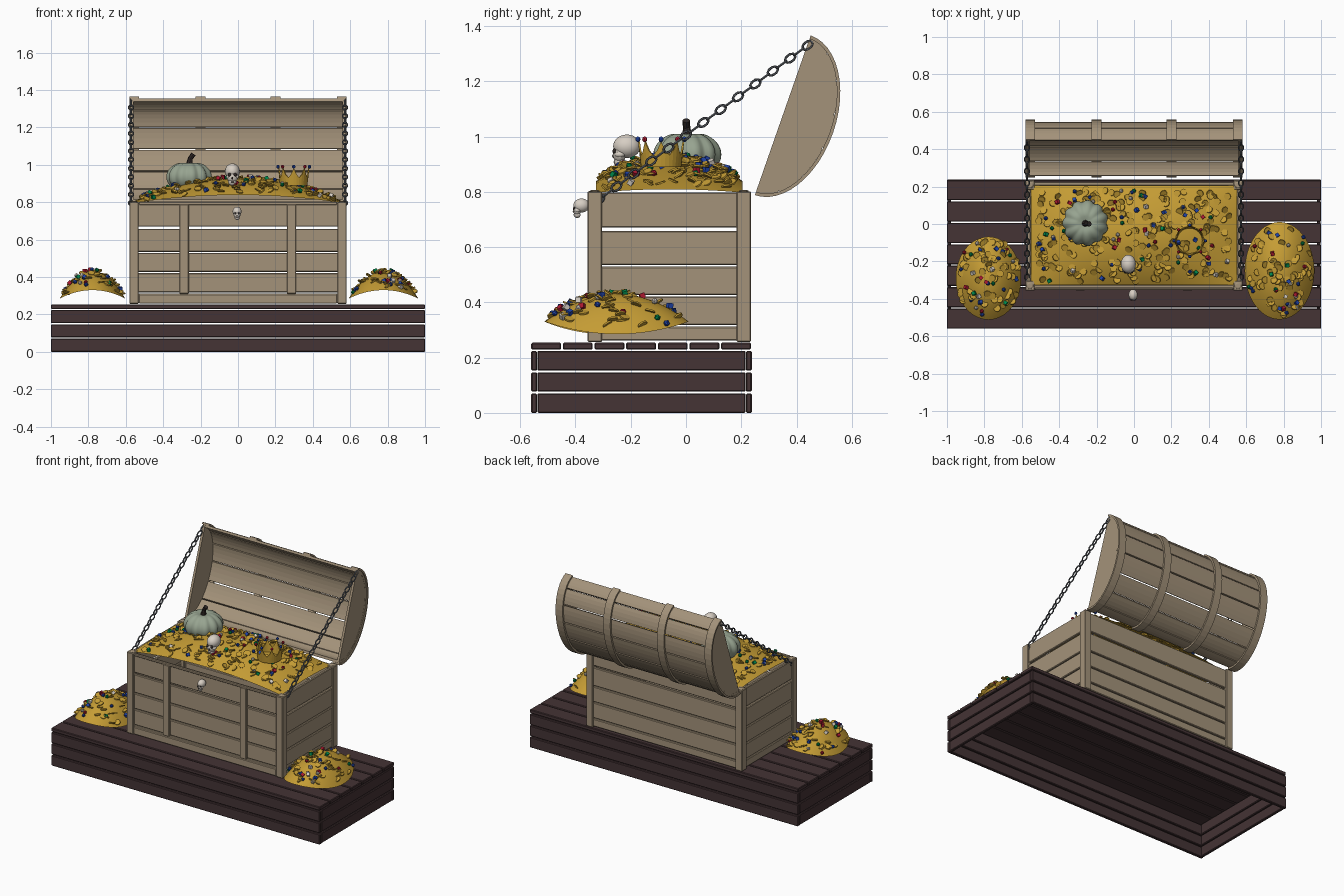
import bpy, bmesh, math, random
from mathutils import Matrix, Vector, Euler

if "Cube" in bpy.data.objects:
    bpy.data.objects.remove(bpy.data.objects["Cube"])

random.seed(4)
PI = math.pi


def mat(name, r, g, b):
    m = bpy.data.materials.new(name)
    m.diffuse_color = (r, g, b, 1)
    m.use_nodes = True
    m.node_tree.nodes["Principled BSDF"].inputs["Base Color"].default_value = m.diffuse_color
    return m


WOOD = mat("weathered_wood", 0.37, 0.29, 0.195)
DARK = mat("dark_wood", 0.058, 0.033, 0.035)
GOLD = mat("gold", 0.56, 0.335, 0.035)
PUMP = mat("pale_green", 0.31, 0.37, 0.28)
STEM = mat("near_black", 0.03, 0.022, 0.02)
BONE = mat("bone", 0.68, 0.62, 0.55)
IRON = mat("iron", 0.11, 0.12, 0.135)
BLUE = mat("blue_gem", 0.015, 0.06, 0.42)
RED = mat("red_gem", 0.42, 0.01, 0.03)
GREEN = mat("green_gem", 0.0, 0.24, 0.07)


def finish(bm, name, material, bevel=0, smooth=False):
    bmesh.ops.recalc_face_normals(bm, faces=bm.faces)
    me = bpy.data.meshes.new(name)
    bm.to_mesh(me)
    bm.free()
    me.materials.append(material)
    ob = bpy.data.objects.new(name, me)
    bpy.context.collection.objects.link(ob)
    if bevel:
        b = ob.modifiers.new("bevel", 'BEVEL')
        b.width, b.segments = bevel, 1
    if smooth:
        me.shade_smooth()
    return ob


def place(c, s=(1, 1, 1), rot=(0, 0, 0)):
    return Matrix.LocRotScale(Vector(c), Euler(rot), Vector(s))


def box(bm, x0, x1, y0, y1, z0, z1):
    c = ((x0 + x1) / 2, (y0 + y1) / 2, (z0 + z1) / 2)
    bmesh.ops.create_cube(bm, size=1, matrix=place(c, (x1 - x0, y1 - y0, z1 - z0)))


def ball(bm, c, s, seg=16, rings=10):
    bmesh.ops.create_uvsphere(bm, u_segments=seg, v_segments=rings, radius=1, matrix=place(c, s))


def cone(bm, c, r1, r2, h, seg, rot=(0, 0, 0)):
    bmesh.ops.create_cone(bm, cap_ends=True, segments=seg, radius1=r1, radius2=r2, depth=h,
                          matrix=place(c, rot=rot))


# Platform: skirt planks and seven deck planks, open underneath
bm = bmesh.new()
for z0, z1 in ((0, 0.07), (0.077, 0.147), (0.153, 0.224)):
    for y in (-0.56, 0.217):
        box(bm, -1, 1, y, y + 0.021, z0, z1)
    for x in (-0.998, 0.978):
        box(bm, x, x + 0.02, -0.538, 0.216, z0, z1)
for i in range(7):
    y = -0.56 + i * 0.1145
    box(bm, -1, 1, y, y + 0.108, 0.229, 0.254)
finish(bm, "platform", DARK, 0.004)

# Chest body planks on four sides
bm = bmesh.new()
for z0, z1 in ((0.262, 0.312), (0.318, 0.421), (0.427, 0.529), (0.535, 0.658), (0.67, 0.797)):
    box(bm, -0.555, 0.555, -0.345, -0.325, z0, z1)
    box(bm, -0.555, 0.555, 0.205, 0.225, z0, z1)
    for x in (-0.572, 0.552):
        box(bm, x, x + 0.02, -0.325, 0.205, z0, z1)
finish(bm, "chest_planks", WOOD, 0.004)

# Corner posts, front posts and rails
bm = bmesh.new()
for x in (-0.581, 0.531):
    for y in (-0.356, 0.183):
        box(bm, x, x + 0.05, y, y + 0.052, 0.256, 0.802)
        cone(bm, (x + 0.025, y + 0.026, 0.803), 0.02, 0.016, 0.008, 12)
for x in (-0.313, 0.261):
    box(bm, x, x + 0.05, -0.356, -0.34, 0.31, 0.79)
box(bm, -0.53, 0.53, -0.354, -0.34, 0.258, 0.308)
box(bm, -0.53, 0.53, -0.354, -0.34, 0.785, 0.803)
finish(bm, "chest_posts", WOOD, 0.004)

# Lid: arched planks, bands, end plates and lip, laid along a tilted half ellipse
MID, U, N = Vector((0, 0.35, 1.077)), Vector((0, 0.33, 0.944)), Vector((0, 0.944, -0.33))


def lid_pt(x, t, off):
    return MID + U * (0.294 + off) * math.cos(t) + N * (0.181 + off) * math.sin(t) + Vector((x, 0, 0))


def arc(bm, x0, x1, t0, t1, inner, outer, steps):
    ts = [t0 + (t1 - t0) * i / steps for i in range(steps + 1)]
    rows = [[bm.verts.new(lid_pt(x, t, o)) for x, o in
             ((x0, inner), (x1, inner), (x1, outer), (x0, outer))] for t in ts]
    for a, b in zip(rows, rows[1:]):
        for k in range(4):
            bm.faces.new((a[k], a[(k + 1) % 4], b[(k + 1) % 4], b[k]))
    bm.faces.new(rows[0])
    bm.faces.new(rows[-1])


bm = bmesh.new()
for i in range(7):
    arc(bm, -0.575, 0.575, i * PI / 7 + 0.014, (i + 1) * PI / 7 - 0.014, -0.016, 0, 4)
finish(bm, "lid_planks", WOOD)
bm = bmesh.new()
for x in (-0.555, -0.2, 0.2, 0.555):
    arc(bm, x - 0.026, x + 0.026, 0, PI, 0, 0.012, 24)
finish(bm, "lid_bands", WOOD)
bm = bmesh.new()
for x in (-0.574, 0.558):
    f = bm.faces.new([bm.verts.new(lid_pt(x, PI * i / 24, -0.002)) for i in range(25)])
    r = bmesh.ops.extrude_face_region(bm, geom=[f])
    bmesh.ops.translate(bm, vec=(0.016, 0, 0),
                        verts=[v for v in r['geom'] if isinstance(v, bmesh.types.BMVert)])
finish(bm, "lid_ends", WOOD)


# Treasure surfaces: bent open sheets
def chest_h(x, y):
    fx = max(0, 1 - (x / 0.55) ** 2)
    fy = max(0, 1 - ((y + 0.06) / 0.265) ** 2)
    return 0.797 + fx * (0.042 + 0.075 * fy) + 0.012 * fy


def pile_h(cx, cy, rx, ry):
    def h(x, y):
        u, v = (x - cx) / rx, (y - cy) / ry
        r2 = min(1, u * u + v * v)
        rim = 0.285 + 0.045 * v * v / max(r2, 1e-6)
        return rim * r2 + 0.43 * (1 - r2)
    return h


def heap(name, cx, cy, rx, ry, h, rounded, coins, gems):
    bm = bmesh.new()
    bmesh.ops.create_grid(bm, x_segments=28, y_segments=28, size=1)

    def spot(u, v):
        if rounded:
            u, v = u * math.sqrt(1 - v * v / 2), v * math.sqrt(1 - u * u / 2)
        x, y = cx + u * rx, cy + v * ry
        return Vector((x, y, h(x, y)))
    for v in bm.verts:
        v.co = spot(v.co.x, v.co.y)
    finish(bm, name, GOLD, smooth=True)

    def rnd():
        return spot(random.uniform(-0.93, 0.93), random.uniform(-0.93, 0.93))
    # loose coins
    bm = bmesh.new()
    for _ in range(coins):
        cone(bm, rnd() + Vector((0, 0, 0.006)), 0.0185, 0.0185, 0.006, 12,
             (random.uniform(-0.6, 0.6), random.uniform(-0.6, 0.6), 0))
    finish(bm, name + "_coins", GOLD)
    # loose gems: cut cubes and faceted stones
    for label, m, share in (("blue", BLUE, 0.4), ("red", RED, 0.22),
                            ("green", GREEN, 0.18), ("white", BONE, 0.2)):
        bm = bmesh.new()
        for i in range(int(gems * share + 0.5)):
            rot = [random.uniform(0, PI) for _ in range(3)]
            p = rnd() + Vector((0, 0, 0.012))
            if i % 2:
                bmesh.ops.create_cube(bm, size=0.019, matrix=place(p, rot=rot))
            else:
                bmesh.ops.create_icosphere(bm, subdivisions=1, radius=0.012, matrix=place(p, rot=rot))
        finish(bm, name + "_gems_" + label, m)


heap("chest_treasure", 0, -0.06, 0.55, 0.265, chest_h, False, 230, 75)
for nm, p in (("left_pile", (-0.778, -0.29, 0.175, 0.222)), ("right_pile", (0.778, -0.25, 0.186, 0.26))):
    heap(nm, *p, pile_h(*p), True, 60, 28)

# Ribbed pumpkin with bent stem
bm = bmesh.new()
bmesh.ops.create_uvsphere(bm, u_segments=66, v_segments=20, radius=1)
for v in bm.verts:
    x, y, z = v.co
    rib = 0.86 + 0.14 * abs(math.sin(5.5 * math.atan2(y, x))) ** 0.7
    r = math.hypot(x, y)
    dip = 0.022 * math.exp(-(r / 0.3) ** 2) * (1 if z > 0 else -1)
    v.co = (-0.26 + x * 0.124 * rib, 0.005 + y * 0.124 * rib,
            0.935 + z * 0.086 * (0.9 + 0.1 * rib) - dip)
finish(bm, "pumpkin", PUMP, smooth=True)
bm = bmesh.new()
cone(bm, (-0.258, 0.003, 1.015), 0.02, 0.012, 0.05, 8, (0, 0.15, 0))
cone(bm, (-0.248, 0.001, 1.044), 0.012, 0.014, 0.034, 8, (0, 0.6, 0))
finish(bm, "pumpkin_stem", STEM)


# Skulls: one on the heap, one as the latch
def skull(name, c, s):
    def at(*p):
        return [c[i] + p[i] * s for i in range(3)]

    def sz(*p):
        return [q * s for q in p]
    bm = bmesh.new()
    ball(bm, at(0, 0.05, 0.15), sz(0.34, 0.42, 0.36), 20, 14)
    ball(bm, at(0, -0.18, -0.1), sz(0.26, 0.2, 0.26))
    ball(bm, at(0, -0.17, -0.33), sz(0.19, 0.18, 0.17))
    for x in (-0.2, 0.2):
        ball(bm, at(x, -0.17, -0.1), sz(0.09, 0.16, 0.09), 10, 6)
    finish(bm, name, BONE, smooth=True)
    bm = bmesh.new()
    for x in (-0.125, 0.125):
        ball(bm, at(x, -0.32, 0.0), sz(0.085, 0.07, 0.085), 10, 6)
    ball(bm, at(0, -0.36, -0.15), sz(0.04, 0.04, 0.06), 8, 6)
    ball(bm, at(0, -0.31, -0.33), sz(0.11, 0.05, 0.02), 8, 6)
    finish(bm, name + "_sockets", STEM, smooth=True)


skull("heap_skull", (-0.03, -0.22, 0.947), 0.118)
skull("latch_skull", (-0.005, -0.382, 0.74), 0.07)

# Crown: open zigzag band with gem tips
bm = bmesh.new()
CX, CY, K = 0.298, -0.09, 32
low, top = [], []
for i in range(K):
    a = 2 * PI * i / K
    peak = (0.062, 0.028, 0.012, 0.028)[i % 4]
    low.append(bm.verts.new((CX + 0.073 * math.cos(a), CY + 0.073 * math.sin(a), 0.89)))
    r = 0.076 + peak * 0.12
    top.append(bm.verts.new((CX + r * math.cos(a), CY + r * math.sin(a), 0.92 + peak)))
for i in range(K):
    j = (i + 1) % K
    bm.faces.new((low[i], low[j], top[j], top[i]))
crown = finish(bm, "crown", GOLD)
crown.modifiers.new("thickness", 'SOLIDIFY').thickness = 0.006
for k, (label, m) in enumerate((("blue", BLUE), ("red", RED))):
    bm = bmesh.new()
    for i in range(k, 8, 2):
        a = 2 * PI * i / 8
        ball(bm, (CX + 0.084 * math.cos(a), CY + 0.084 * math.sin(a), 0.99), (0.009, 0.009, 0.01), 8, 6)
    finish(bm, "crown_tips_" + label, m)

# Two chains of alternating links between box front and lid edge
bm = bmesh.new()
for x in (-0.572, 0.572):
    a, b = Vector((x, -0.315, 0.772)), Vector((x, 0.44, 1.33))
    d, side = (b - a).normalized(), Vector((1, 0, 0))
    for i in range(25):
        c = a.lerp(b, i / 24)
        w = d.cross(side) if i % 2 == 0 else side
        n = d.cross(w)
        rows = []
        for j in range(10):
            t = 2 * PI * j / 10
            o = d * math.cos(t) * 0.021 + w * math.sin(t) * 0.013
            rows.append([bm.verts.new(c + o + (o.normalized() * math.cos(q) + n * math.sin(q)) * 0.0048)
                         for q in [PI * k / 3 for k in range(6)]])
        for j in range(10):
            p, r = rows[j], rows[(j + 1) % 10]
            for k in range(6):
                bm.faces.new((p[k], p[(k + 1) % 6], r[(k + 1) % 6], r[k]))
finish(bm, "chains", IRON)
